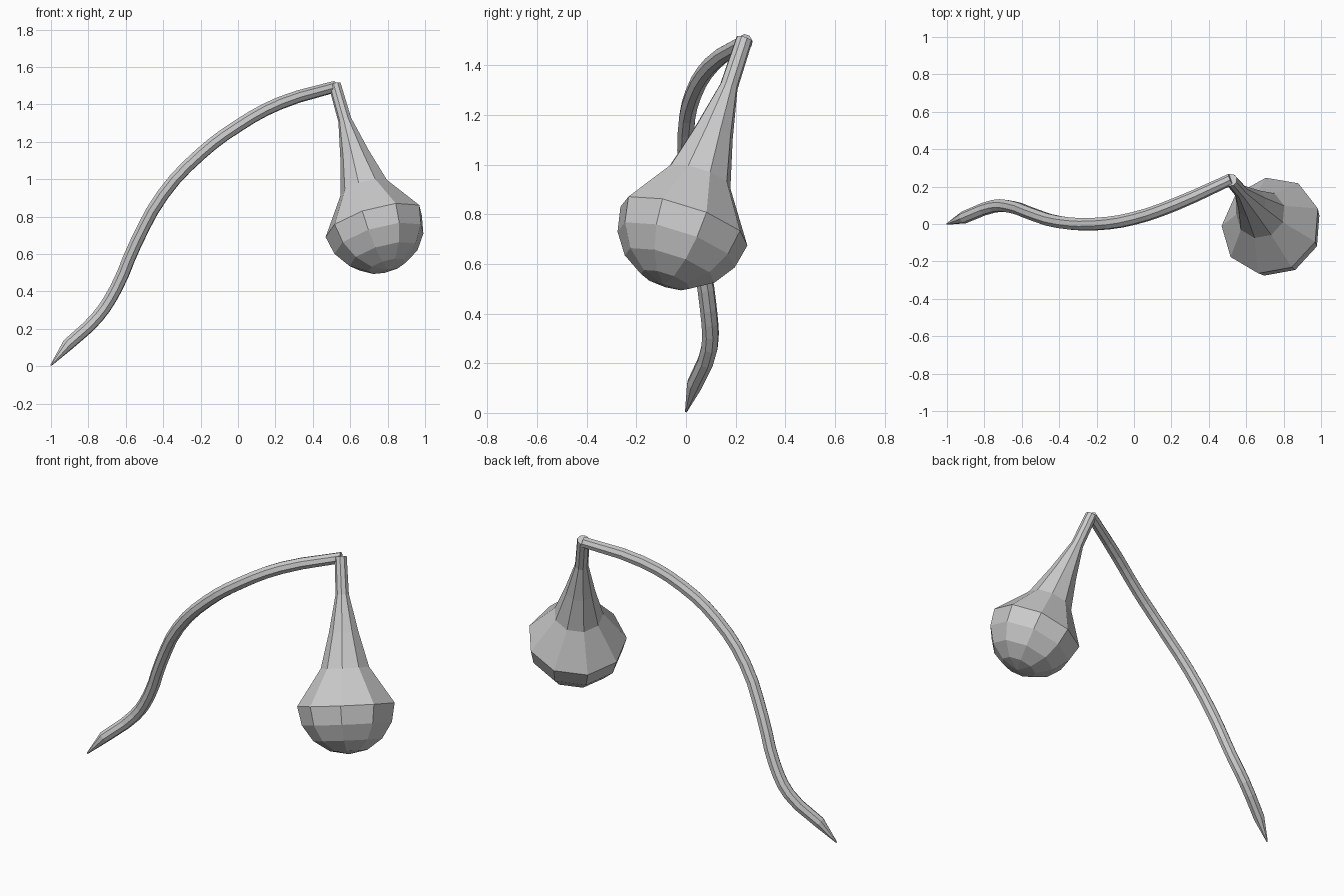
import bpy, bmesh, math
from mathutils import Vector

if "Cube" in bpy.data.objects:
    bpy.data.objects.remove(bpy.data.objects["Cube"])


def tube(name, pts, radius):
    """Flat-shaded eight-sided tube through (x, y, z, relative radius) points."""
    cu = bpy.data.curves.new(name, 'CURVE')
    cu.dimensions = '3D'
    cu.bevel_depth = radius
    cu.bevel_resolution = 2
    cu.resolution_u = 3
    cu.use_fill_caps = True
    sp = cu.splines.new('BEZIER')
    sp.bezier_points.add(len(pts) - 1)
    sp.use_smooth = False
    for bp, (x, y, z, r) in zip(sp.bezier_points, pts):
        bp.co = (x, y, z)
        bp.radius = r
        bp.handle_left_type = bp.handle_right_type = 'AUTO'
    # pointed tip: straight handles so the taper stays crisp
    for bp in sp.bezier_points[:2]:
        bp.handle_left_type = bp.handle_right_type = 'VECTOR'
    ob = bpy.data.objects.new(name, cu)
    bpy.context.collection.objects.link(ob)
    bpy.ops.object.select_all(action='DESELECT')
    bpy.context.view_layer.objects.active = ob
    ob.select_set(True)
    bpy.ops.object.convert(target='MESH')
    return bpy.context.object


def lathe(name, profile, sides, start, base, axis):
    """Flat-shaded solid of revolution, profile = (radius, height), closed at both ends."""
    bm = bmesh.new()
    rot = Vector((0, 0, 1)).rotation_difference(axis)
    rings = []
    for r, h in profile:
        ring = []
        for i in range(sides):
            a = start + math.tau * i / sides
            ring.append(bm.verts.new(base + rot @ Vector((r * math.cos(a), r * math.sin(a), h))))
        rings.append(ring)
    for lo, hi in zip(rings, rings[1:]):
        for i in range(sides):
            j = (i + 1) % sides
            bm.faces.new((lo[i], lo[j], hi[j], hi[i]))
    bm.faces.new(rings[-1])
    bm.faces.new(rings[0][::-1])
    bmesh.ops.remove_doubles(bm, verts=bm.verts, dist=0.0005)
    bmesh.ops.recalc_face_normals(bm, faces=bm.faces)
    me = bpy.data.meshes.new(name)
    bm.to_mesh(me)
    bm.free()
    ob = bpy.data.objects.new(name, me)
    bpy.context.collection.objects.link(ob)
    return ob


# Curved stem, pointed at the ground end
tube("stem", [
    (-1.0, 0.0, 0.005, 0.12), (-0.91, 0.035, 0.115, 0.95), (-0.75, 0.095, 0.265, 1),
    (-0.65, 0.09, 0.42, 1), (-0.55, 0.055, 0.65, 1), (-0.40, 0.01, 0.92, 1),
    (-0.20, 0.0, 1.135, 1), (0.0, 0.03, 1.285, 1), (0.22, 0.105, 1.405, 1),
    (0.52, 0.24, 1.495, 0.9)], 0.035)

# Hanging bell: half-sphere bulb that narrows in steps to the neck
centre = Vector((0.73, -0.008, 0.765))
neck_top = Vector((0.518, 0.235, 1.505))
R = 0.272
bulb = [(R * math.cos(a), R * math.sin(a)) for a in (math.radians(d) for d in (-89.99, -67.5, -45, -22.5, 0))]
neck = [(0.135, 0.20), (0.082, 0.395), (0.037, 0.60), (0.034, (neck_top - centre).length)]
lathe("bell", bulb + neck, 9, math.radians(18), centre, neck_top - centre)
